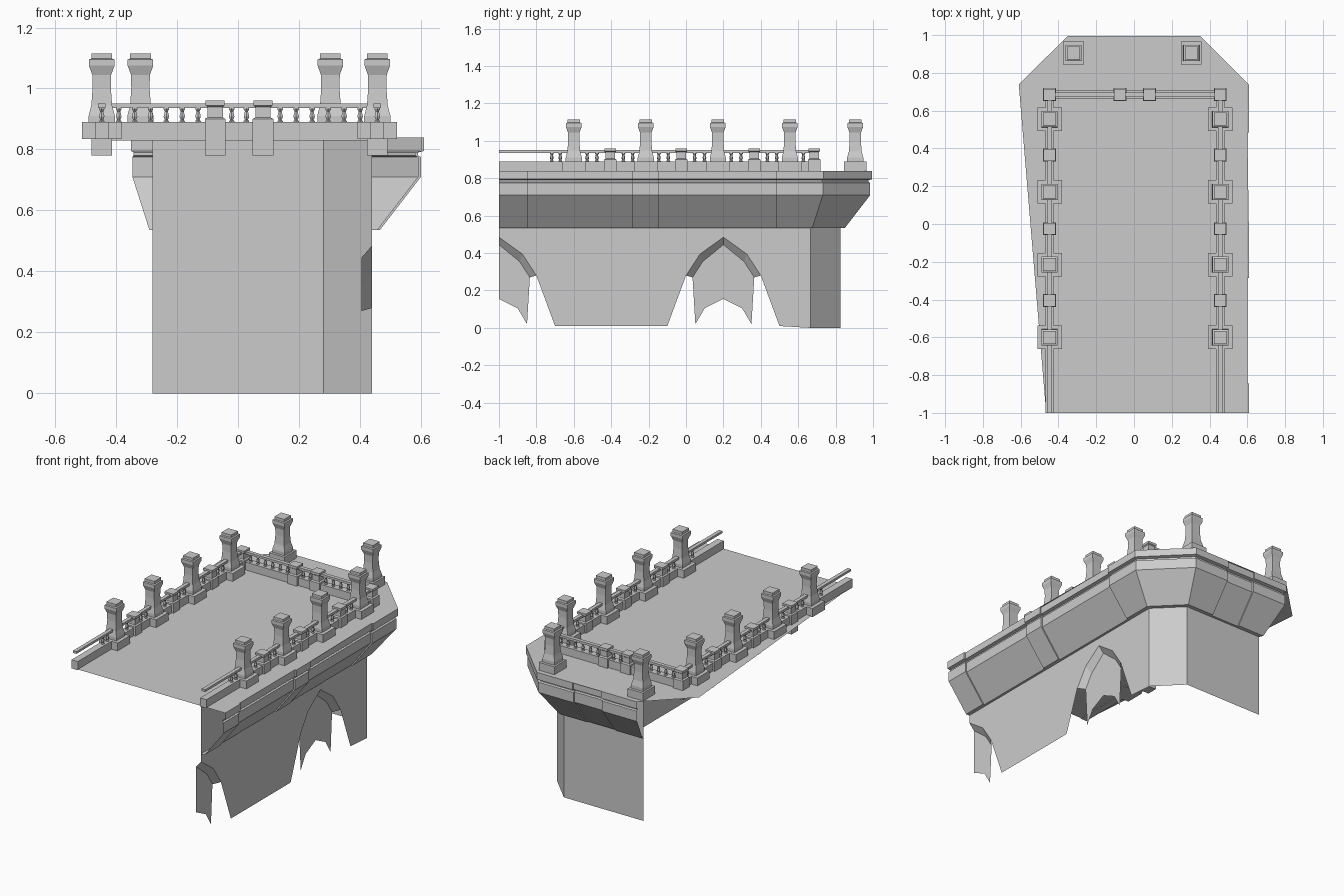
import bpy, bmesh, math
from mathutils import Vector

if "Cube" in bpy.data.objects:
    bpy.data.objects.remove(bpy.data.objects["Cube"])

stone = bpy.data.materials.new("grey stone")
stone.use_nodes = True
colour = (0.6, 0.6, 0.6, 1)
stone.diffuse_color = colour
stone.node_tree.nodes["Principled BSDF"].inputs["Base Color"].default_value = colour


def finish(name, bm):
    mesh = bpy.data.meshes.new(name)
    bm.to_mesh(mesh)
    bm.free()
    mesh.materials.append(stone)
    obj = bpy.data.objects.new(name, mesh)
    bpy.context.collection.objects.link(obj)
    return obj


def loft(name, rows):
    """Skin a grid of points; neighbouring rows are bridged."""
    bm = bmesh.new()
    grid = [[bm.verts.new(p) for p in row] for row in rows]
    for a, b in zip(grid, grid[1:]):
        for i in range(len(a) - 1):
            bm.faces.new((a[i], b[i], b[i + 1], a[i + 1]))
    return finish(name, bm)


def stack(name, x, y, profile, sides=4):
    """Upright solid with a regular cross-section; profile is (half width, z)."""
    bm = bmesh.new()
    rings = []
    for half, z in profile:
        r = half / math.cos(math.pi / sides)
        rings.append([bm.verts.new((x + r * math.cos((i + 0.5) * math.tau / sides),
                                    y + r * math.sin((i + 0.5) * math.tau / sides), z))
                      for i in range(sides)])
    for a, b in zip(rings, rings[1:]):
        for i in range(sides):
            j = (i + 1) % sides
            bm.faces.new((a[i], a[j], b[j], b[i]))
    bm.faces.new(rings[0][::-1])
    bm.faces.new(rings[-1])
    return finish(name, bm)


def box(name, x0, x1, y0, y1, z0, z1):
    bm = bmesh.new()
    bmesh.ops.create_cube(bm, size=1)
    for v in bm.verts:
        v.co = ((x0, x1)[v.co.x > 0], (y0, y1)[v.co.y > 0], (z0, z1)[v.co.z > 0])
    return finish(name, bm)


DECK = 0.84
WALL_X, WALL_Y = 0.44, 0.825
CORNER_X, CORNER_Y = 0.28, 0.665

# Side wall with the arched openings along its lower edge
outer_half = [(0, .485), (.125, .395), (.2, .28)]
inner_half = [(0, .445), (.11, .355), (.165, .27)]
panel_half = [(0, .155), (.1, .105), (.15, .02), (.165, .27)]


def arch(half, centre, only_right=False):
    right = [(centre + d, z) for d, z in half]
    left = [(centre - d, z) for d, z in half[:0:-1]]
    return right if only_right else left + right


edge = (arch(outer_half, -1, True) + [(-.7, .01), (-.1, .01)]
        + arch(outer_half, .2) + [(.5, .01), (CORNER_Y, 0)])
loft("side_wall", [[(WALL_X, y, z), (WALL_X, y, DECK)] for y, z in edge])

# Angled corner wall and back wall
loft("back_wall", [[(x, y, 0), (x, y, DECK)] for x, y in
                   [(WALL_X, CORNER_Y), (CORNER_X, WALL_Y), (-CORNER_X, WALL_Y)]])

# Arch soffits and the broken panels set back inside them
for label, centre, cut in (("front", -1, True), ("middle", .2, False)):
    rows = zip(arch(outer_half, centre, cut), arch(inner_half, centre, cut))
    loft(label + "_arch_soffit", [[(WALL_X - .035, *i), (WALL_X, *o)] for o, i in rows])
    tops = arch(inner_half, centre, cut)
    lows = arch(panel_half[:3], centre, cut)
    loft(label + "_arch_panel", [[(WALL_X - .035, *l), (WALL_X - .035, *t)]
                                 for l, t in zip(lows, tops)])

# Cornice: a moulding swept round the wall, thicker at the bands
moulding = [(0, .535), (.015, .535), (.15, .71), (.15, .775), (.14, .78),
            (.14, .79), (.16, .795), (.16, DECK)]
BAND = .01
miter = math.tan(math.pi / 8)
stations = []
for y, thick in [(-1, 1), (-.845, 1), (-.845, 0), (-.285, 0), (-.285, 1),
                 (-.145, 1), (-.145, 0), (.485, 0), (.485, 1)]:
    stations.append((WALL_X, y, 1, 0, thick))
stations += [(WALL_X, CORNER_Y, 1, miter, 1), (CORNER_X, WALL_Y, miter, 1, 1)]
for x, thick in [(.1, 1), (.1, 0), (-.1, 0), (-.1, 1)]:
    stations.append((x, WALL_Y, 0, 1, thick))
stations.append((-CORNER_X, WALL_Y, -miter, 1, 1))


def section(px, py, mx, my, thick):
    row = []
    for d, z in moulding:
        d += BAND * thick if d else 0
        row.append((px + mx * d, py + my * d, z))
    return row


rows = [section(*s) for s in stations]
loft("cornice", rows)

# Deck sheet, following the top edge of the cornice
bm = bmesh.new()
outline = [(-.465, -1)] + [r[-1][:2] for r in rows] + [(-.61, .74), (-.465, .69)]
deck_face = bm.faces.new([bm.verts.new((x, y, DECK)) for x, y in outline])
bmesh.ops.triangulate(bm, faces=[deck_face])
finish("deck", bm)

# Balustrade pieces
LEFT, RIGHT, BACK = -.447, .457, .685
pillar = [(.043, .885), (.043, .91), (.034, .945), (.03, 1.0), (.031, 1.045),
          (.042, 1.075), (.042, 1.095), (.034, 1.098), (.034, 1.115)]
post = [(.034, .78), (.034, .9), (.025, .905), (.025, .94), (.031, .945), (.031, .96)]
baluster = [(.009, .888), (.009, .893), (.005, .897), (.009, .908),
            (.005, .925), (.009, .932), (.009, .938)]
pillar_ys = [-.6, -.215, .17, .555]
post_ys = [-.405, -.025, .365]


def balusters(name, start, end, count):
    a, b = Vector(start), Vector(end)
    for i in range(count):
        p = a.lerp(b, (i + .5) / count)
        stack(name, p.x, p.y, baluster, 6)


def pedestal_pillar(name, x, y, hx, hy):
    box(name + "_pedestal", x - hx, x + hx, y - hy, y + hy, DECK - .005, .89)
    stack(name, x, y, pillar)


for side, x in (("left", LEFT), ("right", RIGHT)):
    box(side + "_plinth", x - .022, x + .022, -1, BACK, DECK - .005, .89)
    box(side + "_handrail", x - .012, x + .012, -1, BACK, .936, .95)
    for y in pillar_ys:
        pedestal_pillar(side + "_pillar", x, y, .065, .062)
    for y in post_ys + [BACK]:
        stack(side + "_post", x, y, post)
    balusters(side + "_baluster", (x, -.74), (x, -.65), 2)
    stops = sorted(pillar_ys + post_ys)
    for a, b in zip(stops, stops[1:]):
        balusters(side + "_baluster", (x, a + .045), (x, b - .045), 2)
    balusters(side + "_baluster", (x, .605), (x, .65), 1)

# Back balustrade with its two middle posts
box("back_plinth", LEFT, RIGHT, BACK - .022, BACK + .022, DECK - .01, .89)
box("back_handrail", LEFT, RIGHT, BACK - .012, BACK + .012, .936, .95)
for x in (-.075, .082):
    stack("back_post", x, BACK, post)
for a, b, n in ((LEFT, -.075, 6), (-.075, .082, 2), (.082, RIGHT, 6)):
    balusters("back_baluster", (a + .03, BACK), (b - .03, BACK), n)

# Free-standing pillars on the rear platform
for side, x in (("left", -.32), ("right", .303)):
    pedestal_pillar("rear_" + side + "_pillar", x, .905, .055, .06)
